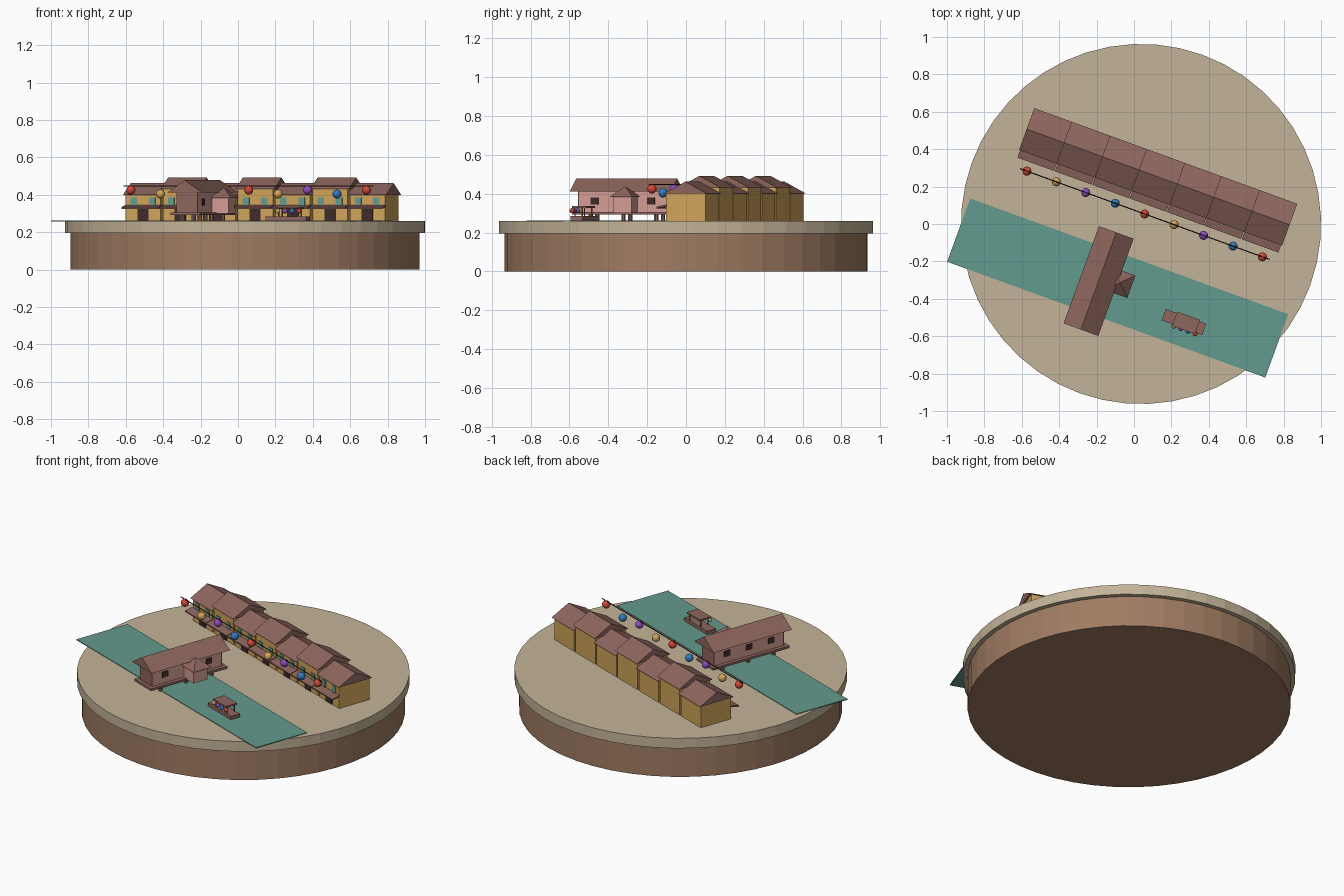
import bpy, bmesh, math
from mathutils import Matrix, Vector

cube = bpy.data.objects.get("Cube")
if cube:
    bpy.data.objects.remove(cube, do_unlink=True)

# Street grid: everything on the disc is turned by twenty degrees
FRAME = Matrix.Translation((0.0375, 0, 0)) @ Matrix.Rotation(math.radians(-20), 4, 'Z')
GROUND = 0.26


def material(name, rgb):
    def lin(c):
        c /= 255
        return c / 12.92 if c <= 0.04 else ((c + 0.055) / 1.055) ** 2.4
    col = [lin(c) for c in rgb] + [1]
    m = bpy.data.materials.new(name)
    m.use_nodes = True
    m.diffuse_color = col
    m.node_tree.nodes["Principled BSDF"].inputs["Base Color"].default_value = col
    return m


SAND = material("sand", (196, 180, 152))
EARTH = material("earth", (160, 124, 98))
TEAL = material("teal", (100, 155, 142))
ROOF = material("roof_brown", (142, 102, 94))
OCHRE = material("ochre", (208, 164, 90))
PINK = material("pink", (212, 158, 148))
DARK = material("dark_wood", (62, 44, 42))
RED = material("red", (205, 72, 56))
PURPLE = material("purple", (142, 76, 190))
BLUE = material("blue", (52, 122, 190))
LANTERN_COLOURS = [RED, OCHRE, PURPLE, BLUE]


def finish(name, bm, mat, smooth=False):
    bmesh.ops.recalc_face_normals(bm, faces=bm.faces)
    bm.transform(FRAME)
    mesh = bpy.data.meshes.new(name)
    bm.to_mesh(mesh)
    bm.free()
    mesh.materials.append(mat)
    for p in mesh.polygons:
        p.use_smooth = smooth
    ob = bpy.data.objects.new(name, mesh)
    bpy.context.collection.objects.link(ob)
    return ob


def box(name, mat, centre, size, tilt=0):
    bm = bmesh.new()
    bmesh.ops.create_cube(bm, size=1)
    bm.transform(Matrix.Translation(centre) @ Matrix.Rotation(tilt, 4, 'X')
                 @ Matrix.Diagonal((*size, 1)))
    return finish(name, bm, mat)


def cylinder(name, mat, centre, r, depth, sides, r2=None, turn=None):
    bm = bmesh.new()
    bmesh.ops.create_cone(bm, cap_ends=True, segments=sides, radius1=r,
                          radius2=r if r2 is None else r2, depth=depth)
    bm.transform(Matrix.Translation(centre) @ (turn or Matrix()))
    return finish(name, bm, mat)


def ball(name, mat, centre, r):
    bm = bmesh.new()
    bmesh.ops.create_uvsphere(bm, u_segments=16, v_segments=10, radius=r)
    bm.transform(Matrix.Translation(centre))
    return finish(name, bm, mat, True)


def gable(name, mat, centre, length, width, height, along_y=False):
    # Triangular prism, ridge along x unless turned
    bm = bmesh.new()
    profile = [(-width / 2, 0), (width / 2, 0), (0, height)]
    face = bm.faces.new([bm.verts.new((-length / 2, y, z)) for y, z in profile])
    ext = bmesh.ops.extrude_face_region(bm, geom=[face])
    bmesh.ops.translate(bm, vec=(length, 0, 0),
                        verts=[v for v in ext["geom"] if isinstance(v, bmesh.types.BMVert)])
    turn = Matrix.Rotation(math.pi / 2 if along_y else 0, 4, 'Z')
    bm.transform(Matrix.Translation(centre) @ turn)
    return finish(name, bm, mat)


# Ground disc and river
cylinder("earth_base", EARTH, (0, 0, 0.098), 0.935, 0.196, 48)
cylinder("ground_top", SAND, (0, 0, 0.227), 0.9625, 0.064, 48)
box("river", TEAL, (0, -0.364, GROUND), (1.81, 0.36, 0.006))

# Row of seven houses, every second one taller
PITCH = 0.2127
for i in range(7):
    x = (i - 3) * PITCH
    eave = 0.43 if i % 2 else 0.40
    front, back = 0.16, 0.375
    box("house_walls", OCHRE, (x, (front + back) / 2, (GROUND + eave) / 2),
        (0.2, back - front, eave - GROUND))
    gable("house_roof", ROOF, (x, 0.268, eave), 0.22, 0.238, 0.062)
    box("house_awning", ROOF, (x, 0.136, 0.335), (0.208, 0.056, 0.009), 0.2)
    box("house_door", DARK, (x, front, 0.294), (0.062, 0.009, 0.066))
    for side in (-1, 1):
        box("house_window", TEAL, (x + side * 0.052, front, 0.365), (0.036, 0.009, 0.042))

# Lantern string along the street
cylinder("lantern_string", DARK, (0, 0.057, 0.447), 0.003, 1.42, 8,
         turn=Matrix.Rotation(math.pi / 2, 4, 'Y'))
for i in range(9):
    ball("street_lantern", LANTERN_COLOURS[i % 4],
         ((i - 4) * 0.1675, 0.057, 0.404 if i % 2 else 0.425), 0.024)

# Hall on stilts across the river
HX, HY = -0.109, -0.364
HALL_W, HALL_L = 0.12, 0.485
box("hall_deck", ROOF, (HX, HY, 0.299), (0.17, 0.54, 0.014))
box("hall_walls", PINK, (HX, HY, 0.358), (HALL_W, HALL_L, 0.108))
gable("hall_roof", ROOF, (HX, HY, 0.412), 0.553, 0.197, 0.066, True)
for end in (-1, 1):
    box("hall_end_panel", ROOF, (HX, HY + end * HALL_L / 2, 0.358), (HALL_W, 0.008, 0.106))
for side in (-1, 1):
    for row in (-1, 0, 1):
        y = HY + row * 0.18
        cylinder("hall_stilt", ROOF, (HX + side * 0.05, y, 0.276), 0.012, 0.036, 8)
        if side < 0 or row:
            box("hall_window", DARK, (HX + side * HALL_W / 2, HY + row * 0.155, 0.362),
                (0.008, 0.042, 0.036))

# Porch on the side of the hall
PX, PY = 0.002, -0.333
box("porch_walls", PINK, (PX - 0.01, PY, 0.342), (0.105, 0.1, 0.084))
cylinder("porch_roof", ROOF, (PX, PY, 0.41), 0.064 * math.sqrt(2), 0.056, 4, 0,
         Matrix.Rotation(math.pi / 4, 4, 'Z'))

# Boat with a canopy and small lanterns
BX, BY = 0.395, -0.414
box("boat_hull", ROOF, (BX, BY, 0.274), (0.23, 0.064, 0.022))
box("boat_canopy", ROOF, (BX + 0.012, BY, 0.331), (0.13, 0.08, 0.01))
for sx in (-1, 1):
    for sy in (-1, 1):
        cylinder("canopy_post", ROOF, (BX + 0.012 + sx * 0.055, BY + sy * 0.026, 0.305),
                 0.004, 0.044, 6)
for i, mat in enumerate([OCHRE, PURPLE, BLUE, RED]):
    ball("boat_lantern", mat, (0.351 + i * 0.0405, -0.453, 0.313), 0.013)
